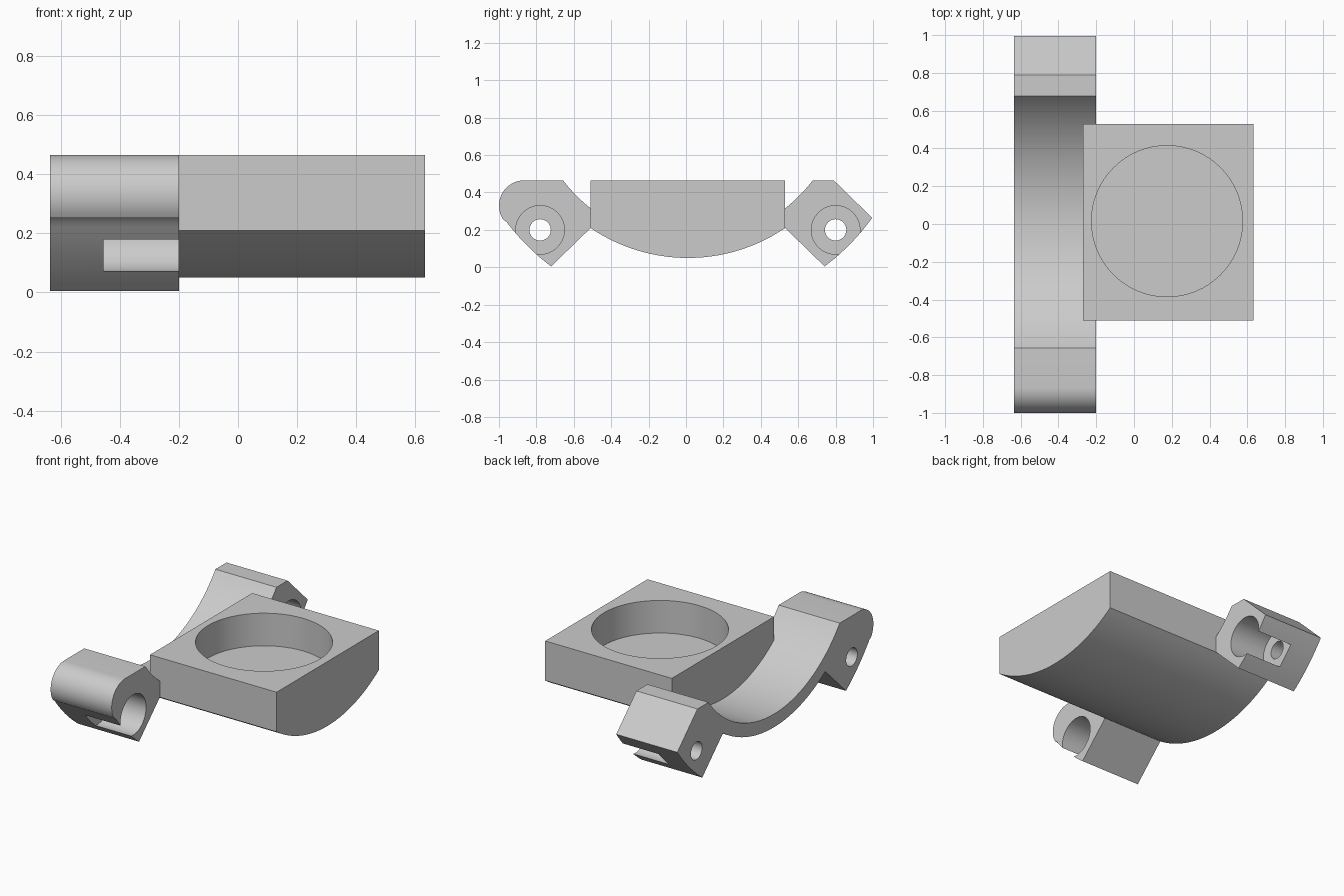
import bpy, bmesh, math
from mathutils import Matrix

cube = bpy.data.objects.get("Cube")
if cube:
    bpy.data.objects.remove(cube, do_unlink=True)

grey = bpy.data.materials.new("plain grey")
grey.use_nodes = True
COLOUR = (0.6, 0.6, 0.6, 1)
grey.diffuse_color = COLOUR
grey.node_tree.nodes["Principled BSDF"].inputs["Base Color"].default_value = COLOUR

TOP = 0.465
CENTRE = (0.01, 0.975)   # common centre of the curved surfaces, as (y, z)


def arc(radius, start, end, steps, centre=CENTRE):
    """Points of an arc in the y-z plane, angles in degrees."""
    angles = [math.radians(start + (end - start) * i / steps) for i in range(steps + 1)]
    return [(centre[0] + radius * math.cos(a), centre[1] + radius * math.sin(a))
            for a in angles]


def make_object(name, bm):
    bmesh.ops.recalc_face_normals(bm, faces=bm.faces)
    mesh = bpy.data.meshes.new(name)
    bm.to_mesh(mesh)
    bm.free()
    mesh.materials.append(grey)
    obj = bpy.data.objects.new(name, mesh)
    bpy.context.collection.objects.link(obj)
    return obj


def prism(name, profile, x0, x1):
    """Extrude a y-z profile along x."""
    bm = bmesh.new()
    face = bm.faces.new([bm.verts.new((x0, y, z)) for y, z in profile])
    new = bmesh.ops.extrude_face_region(bm, geom=[face])["geom"]
    verts = [v for v in new if isinstance(v, bmesh.types.BMVert)]
    bmesh.ops.translate(bm, vec=(x1 - x0, 0, 0), verts=verts)
    return make_object(name, bm)


def cylinder(name, radius, depth, centre, axis="Z"):
    bm = bmesh.new()
    turn = Matrix.Rotation(math.pi / 2, 4, "Y") if axis == "X" else Matrix()
    bmesh.ops.create_cone(bm, cap_ends=True, segments=64, radius1=radius,
                          radius2=radius, depth=depth,
                          matrix=Matrix.Translation(centre) @ turn)
    return make_object(name, bm)


def finish(obj, cutters):
    """Cut the holes, then smooth the curved faces."""
    bpy.ops.object.select_all(action="DESELECT")
    bpy.context.view_layer.objects.active = obj
    obj.select_set(True)
    for cutter in cutters:
        mod = obj.modifiers.new("cut", "BOOLEAN")
        mod.operation = "DIFFERENCE"
        mod.solver = "EXACT"
        mod.object = cutter
        bpy.ops.object.modifier_apply(modifier=mod.name)
        bpy.data.objects.remove(cutter, do_unlink=True)
    bpy.ops.object.shade_smooth_by_angle(angle=math.radians(25))


belly = arc(0.925, 304.2, 235.8, 40)

# Curved strap with a clamp ear at each end
ear_back = [(0.79, TOP)] + arc(1.215, 324.2, 307, 12)
ear_front = arc(1.215, 233, 217, 12) + arc(0.135, 214, 90, 16, (-0.865, 0.33))
strap = prism("curved_bracket", arc(0.84, 217.4, 322.6, 48) + ear_back + belly + ear_front,
              -0.635, -0.2)

# Bolt holes with wide counterbores that break out through the ears
cutters = []
for y in (-0.78, 0.80):
    cutters.append(cylinder("counterbore_cutter", 0.13, 0.355, (-0.2775, y, 0.2), "X"))
    cutters.append(cylinder("bolt_hole_cutter", 0.057, 1, (-0.45, y, 0.2), "X"))
finish(strap, cutters)

# Round-bellied block with a shallow round pocket
block = prism("pocket_block", [(-0.51, TOP), (0.53, TOP)] + belly, -0.27, 0.632)
finish(block, [cylinder("pocket_cutter", 0.4, 0.42, (0.175, 0.015, TOP), "Z")])
